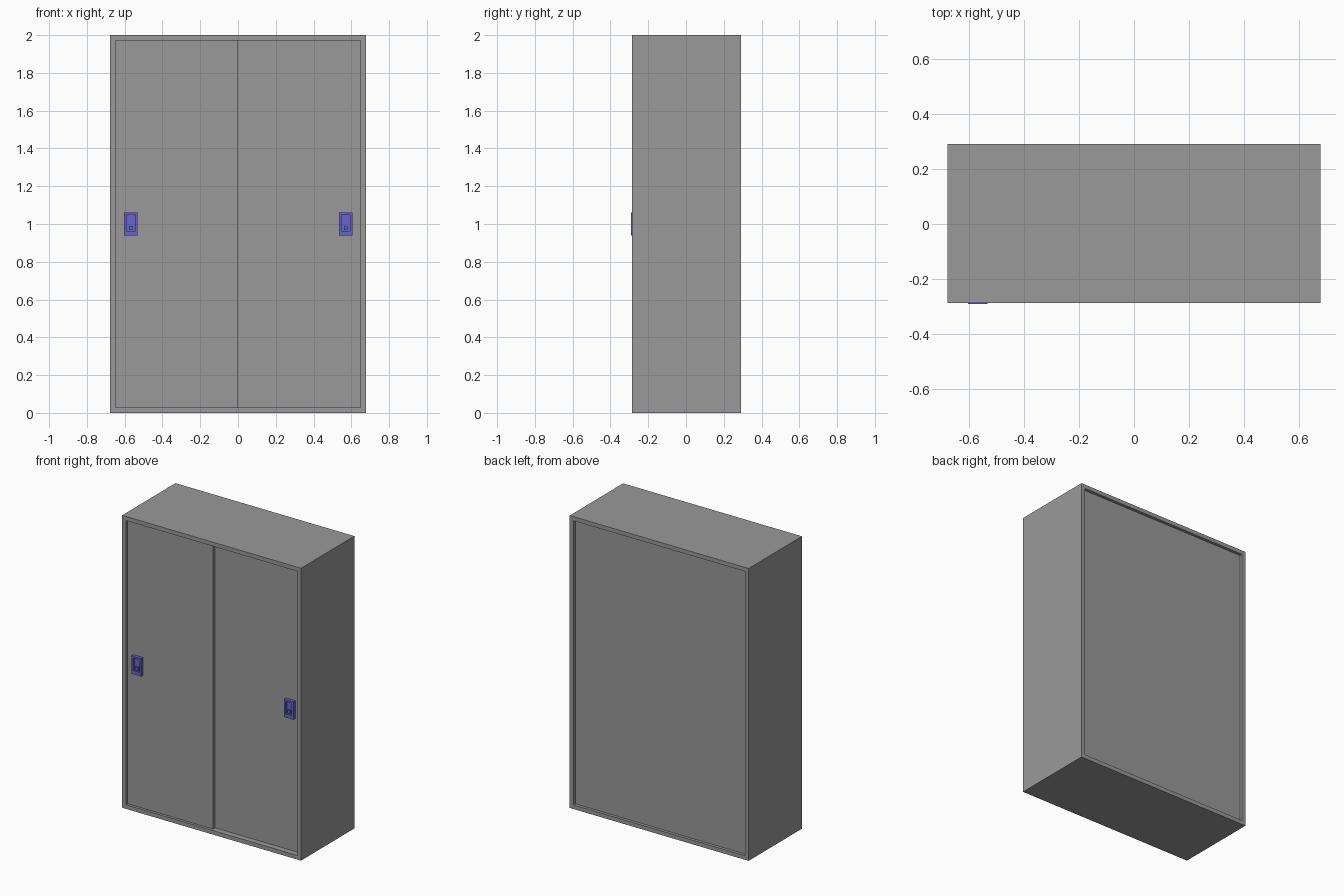
import bpy
import bmesh
from mathutils import Vector

# Overall sizes
W, H = 0.677, 2.0                # half width, height
FRONT, BACK = -0.286, 0.29
T = 0.028                        # board thickness
LEFT_DOOR, RIGHT_DOOR = -0.268, -0.246   # door front planes

cube = bpy.data.objects.get("Cube")
if cube:
    bpy.data.objects.remove(cube, do_unlink=True)


def material(name, rgb):
    mat = bpy.data.materials.new(name)
    mat.use_nodes = True
    color = (*rgb, 1.0)
    mat.diffuse_color = color
    mat.node_tree.nodes["Principled BSDF"].inputs["Base Color"].default_value = color
    return mat


grey = material("grey_metal", (0.32, 0.32, 0.32))
blue = material("blue_plastic", (0.133, 0.133, 0.6))


def add_box(bm, lo, hi):
    lo, hi = Vector(lo), Vector(hi)
    verts = bmesh.ops.create_cube(bm, size=1)["verts"]
    bmesh.ops.scale(bm, vec=hi - lo, verts=verts)
    bmesh.ops.translate(bm, vec=(lo + hi) / 2, verts=verts)
    return verts


def finish(bm, name, mat):
    bmesh.ops.recalc_face_normals(bm, faces=bm.faces)
    mesh = bpy.data.meshes.new(name)
    bm.to_mesh(mesh)
    bm.free()
    mesh.materials.append(mat)
    obj = bpy.data.objects.new(name, mesh)
    bpy.context.collection.objects.link(obj)
    return obj


def box(name, lo, hi, mat=grey):
    bm = bmesh.new()
    add_box(bm, lo, hi)
    return finish(bm, name, mat)


# Carcass: a rectangular tube, open at front and back
bm = bmesh.new()
rings = []
for y in (FRONT, BACK):
    for inset in (0, T):
        w, lo, hi = W - inset, inset, H - inset
        rings.append([bm.verts.new((x, y, z)) for x, z in
                      ((-w, lo), (w, lo), (w, hi), (-w, hi))])
front_out, front_in, back_out, back_in = rings
for a, b in ((front_out, front_in), (front_in, back_in),
             (back_in, back_out), (back_out, front_out)):
    for i in range(4):
        j = (i + 1) % 4
        bm.faces.new((a[i], a[j], b[j], b[i]))
finish(bm, "carcass", grey)

# Back panel and the two sliding doors, one running behind the other
x_in, z_lo, z_hi = W - T, T, H - T
box("back_panel", (-x_in, BACK - 0.035, z_lo), (x_in, BACK - 0.02, z_hi))
box("front_sliding_door", (-x_in, LEFT_DOOR, z_lo), (0, LEFT_DOOR + 0.02, z_hi))
box("rear_sliding_door", (-0.03, RIGHT_DOOR, z_lo), (x_in, RIGHT_DOOR + 0.02, z_hi))


# Pull plate with a sunken pocket and a small lip at its foot
def handle(name, x, door_y):
    front = door_y - 0.022
    bm = bmesh.new()
    add_box(bm, (x - 0.036, front, 0.938), (x + 0.036, door_y + 0.005, 1.06))
    face = min(bm.faces, key=lambda f: f.calc_center_median().y)
    bmesh.ops.inset_individual(bm, faces=[face], thickness=0.018)
    for v in face.verts:
        if v.co.z < 1:
            v.co.z += 0.012
    bmesh.ops.inset_individual(bm, faces=[face], thickness=0.0002, depth=-0.014)
    add_box(bm, (x - 0.01, front + 0.003, 0.968), (x + 0.01, front + 0.015, 0.99))
    finish(bm, name, blue)


handle("front_door_handle", -0.567, LEFT_DOOR)
handle("rear_door_handle", 0.57, RIGHT_DOOR)
